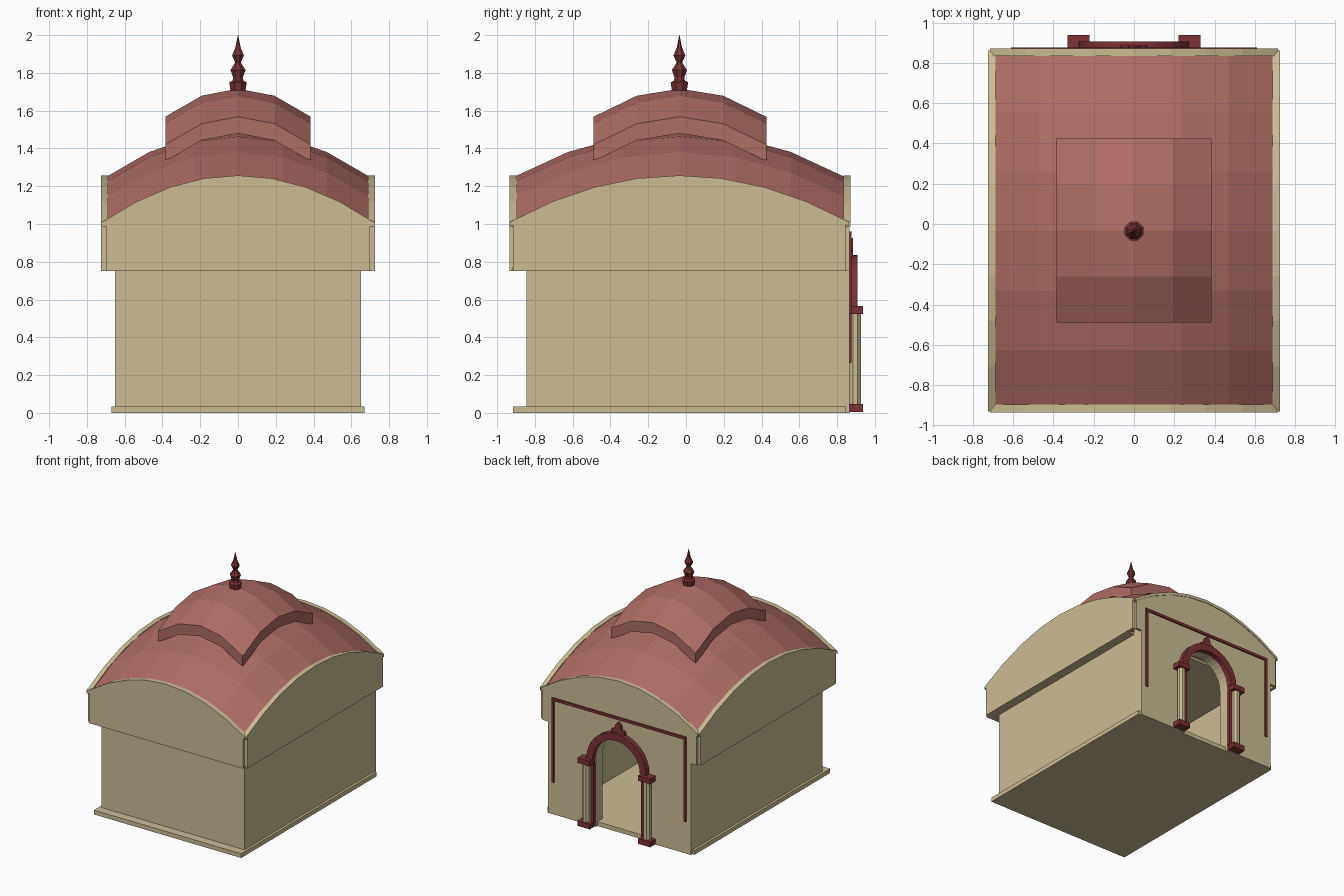
import bpy, bmesh, math
from mathutils import Vector

if "Cube" in bpy.data.objects:
    bpy.data.objects.remove(bpy.data.objects["Cube"], do_unlink=True)


def material(name, rgb):
    m = bpy.data.materials.new(name)
    m.use_nodes = True
    m.diffuse_color = (*rgb, 1)
    m.node_tree.nodes["Principled BSDF"].inputs["Base Color"].default_value = (*rgb, 1)
    return m


SAND = material("sandstone", (0.60, 0.505, 0.30))
ROOF = material("rose_roof", (0.43, 0.15, 0.133))
RED = material("dark_red", (0.20, 0.032, 0.036))

CY = -0.035             # centre of the roof along y
HX, HY = 0.705, 0.885   # half size of the roof
EAVE, RISE = 1.0, 0.245


def finish(bm, name, mat):
    bmesh.ops.recalc_face_normals(bm, faces=bm.faces)
    me = bpy.data.meshes.new(name)
    bm.to_mesh(me)
    bm.free()
    me.materials.append(mat)
    ob = bpy.data.objects.new(name, me)
    bpy.context.collection.objects.link(ob)
    return ob


def prism(name, pts, axis, a, b, mat):
    """Extrude a 2D outline (horizontal, z) along x or y from a to b."""
    bm = bmesh.new()
    place = (lambda h, z: (a, h, z)) if axis == "x" else (lambda h, z: (h, a, z))
    face = bm.faces.new([bm.verts.new(place(h, z)) for h, z in pts])
    ext = bmesh.ops.extrude_face_region(bm, geom=[face])["geom"]
    step = Vector((b - a, 0, 0)) if axis == "x" else Vector((0, b - a, 0))
    bmesh.ops.translate(bm, vec=step, verts=[v for v in ext if isinstance(v, bmesh.types.BMVert)])
    return finish(bm, name, mat)


def box(name, x0, x1, y0, y1, z0, z1, mat):
    return prism(name, [(x0, z0), (x1, z0), (x1, z1), (x0, z1)], "y", y0, y1, mat)


def lathe(name, profile, x, y, mat, sides=8):
    bm = bmesh.new()
    rings = []
    for r, z in profile:
        rings.append([bm.verts.new((x + r * math.cos(t), y + r * math.sin(t), z))
                      for t in (math.tau * (i + 0.5) / sides for i in range(sides))])
    for lo, hi in zip(rings, rings[1:]):
        for i in range(sides):
            j = (i + 1) % sides
            bm.faces.new((lo[i], lo[j], hi[j], hi[i]))
    bm.faces.new(rings[0])
    bm.faces.new(rings[-1])
    return finish(bm, name, mat)


def cushion(name, cy, hx, hy, n, z0, rise, thick, mat):
    """Roof slab bowed in both directions."""
    bm = bmesh.new()
    bmesh.ops.create_grid(bm, x_segments=n, y_segments=n, size=1)
    for v in bm.verts:
        u, w = v.co.x, v.co.y
        v.co = (u * hx, cy + w * hy, z0 + rise * (2 - u * u - w * w))
    ext = bmesh.ops.extrude_face_region(bm, geom=bm.faces[:], use_keep_orig=True)["geom"]
    bmesh.ops.translate(bm, vec=(0, 0, -thick), verts=[v for v in ext if isinstance(v, bmesh.types.BMVert)])
    return finish(bm, name, mat)


def bow(c, half, lift=0.0, n=8):
    """Points of the eave curve from -half to +half."""
    us = [2 * i / n - 1 for i in range(n + 1)]
    return [(c + u * half, EAVE + lift + RISE * (1 - u * u)) for u in us]


def half_circle(r, z, n=16):
    return [(-r * math.cos(math.pi * i / n), z + r * math.sin(math.pi * i / n)) for i in range(n + 1)]


# Base slab and plain walls
WX, BACK, FACADE = 0.65, 0.865, 0.775
box("base_slab", -0.67, 0.67, -0.915, 0.845, 0, 0.035, SAND)
box("front_wall", -WX + 0.09, WX - 0.09, -0.845, -0.755, 0.03, 0.76, SAND)
for side, s in (("left", 1), ("right", -1)):
    box(side + "_wall", *sorted((s * WX, s * (WX - 0.09))), -0.845, FACADE, 0.03, 0.76, SAND)
box("soffit", -0.71, 0.71, -0.92, FACADE, 0.75, 0.77, SAND)

# Doorway wall at the back, open under a round arch
SPRING, DOOR = 0.565, 0.215
door = [(-DOOR, 0)] + half_circle(DOOR, SPRING) + [(DOOR, 0)]
prism("doorway_wall", door + [(WX, 0), (WX, 0.85), (-WX, 0.85), (-WX, 0)], "y", FACADE, 0.845, SAND)
gable = bow(0, 0.7)[::-1]
prism("back_gable", door + [(WX, 0), (WX, 0.75), (0.7, 0.75)] + gable
      + [(-0.7, 0.75), (-WX, 0.75), (-WX, 0)], "y", 0.845, BACK, SAND)

# Overhanging bowed parapets
prism("front_gable", [(-0.7, 0.75), (0.7, 0.75)] + gable, "y", -0.935, -0.91, SAND)
for side, s in (("left", 1), ("right", -1)):
    prism(side + "_parapet", [(CY - 0.88, 0.75), (CY + 0.88, 0.75)] + bow(CY, 0.88)[::-1],
          "x", s * 0.7, s * 0.725, SAND)


# Trim along the eaves
def trim(name, c, half, axis, a, b):
    prism(name, bow(c, half, -0.012) + bow(c, half, 0.012)[::-1], axis, a, b, SAND)


trim("front_trim", 0, 0.715, "y", -0.935, -0.895)
trim("back_trim", 0, 0.715, "y", 0.833, 0.87)
trim("left_trim", CY, 0.895, "x", 0.688, 0.725)
trim("right_trim", CY, 0.895, "x", -0.725, -0.688)

# Two-tier roof and finial
cushion("main_roof", CY, HX, HY, 6, EAVE, RISE, 0.02, ROOF)
cushion("upper_roof", CY + 0.003, 0.385, 0.457, 4, 1.42, 0.148, 0.088, ROOF)
lathe("finial", [(0.042, 1.70), (0.05, 1.75), (0.032, 1.758), (0.028, 1.775), (0.043, 1.815),
                 (0.016, 1.855), (0.034, 1.893), (0.015, 1.935), (0.012, 1.95), (0.001, 2.0)],
      0, CY, RED)

# Door surround: columns, jambs and arch
for side, s in (("left", 1), ("right", -1)):
    x = s * 0.275
    for part, z in (("plinth", 0.005), ("capital", 0.523)):
        box(side + "_column_" + part, x - 0.055, x + 0.055, 0.86, 0.937, z, z + 0.042, RED)
    lathe(side + "_column", [(0.032, 0.04), (0.032, 0.53)], x, 0.896, SAND)
    box(side + "_jamb", *sorted((s * DOOR, s * 0.24)), 0.86, 0.892, 0.04, 0.53, RED)
    box(side + "_hanging_rod", s * 0.6 - 0.01, s * 0.6 + 0.01, 0.86, 0.877, 0.265, 0.96, RED)
box("hanging_rail", -0.61, 0.61, 0.86, 0.877, 0.938, 0.96, RED)
prism("door_arch", half_circle(0.272, SPRING) + half_circle(DOOR, SPRING)[::-1], "y", 0.86, 0.907, RED)

# Crest on top of the arch
crest = [(0.065, 0.815), (0.06, 0.855), (0.03, 0.87), (0.025, 0.90), (0, 0.925)]
prism("arch_crest", crest + [(-h, z) for h, z in crest[-2::-1]], "y", 0.86, 0.885, RED)
